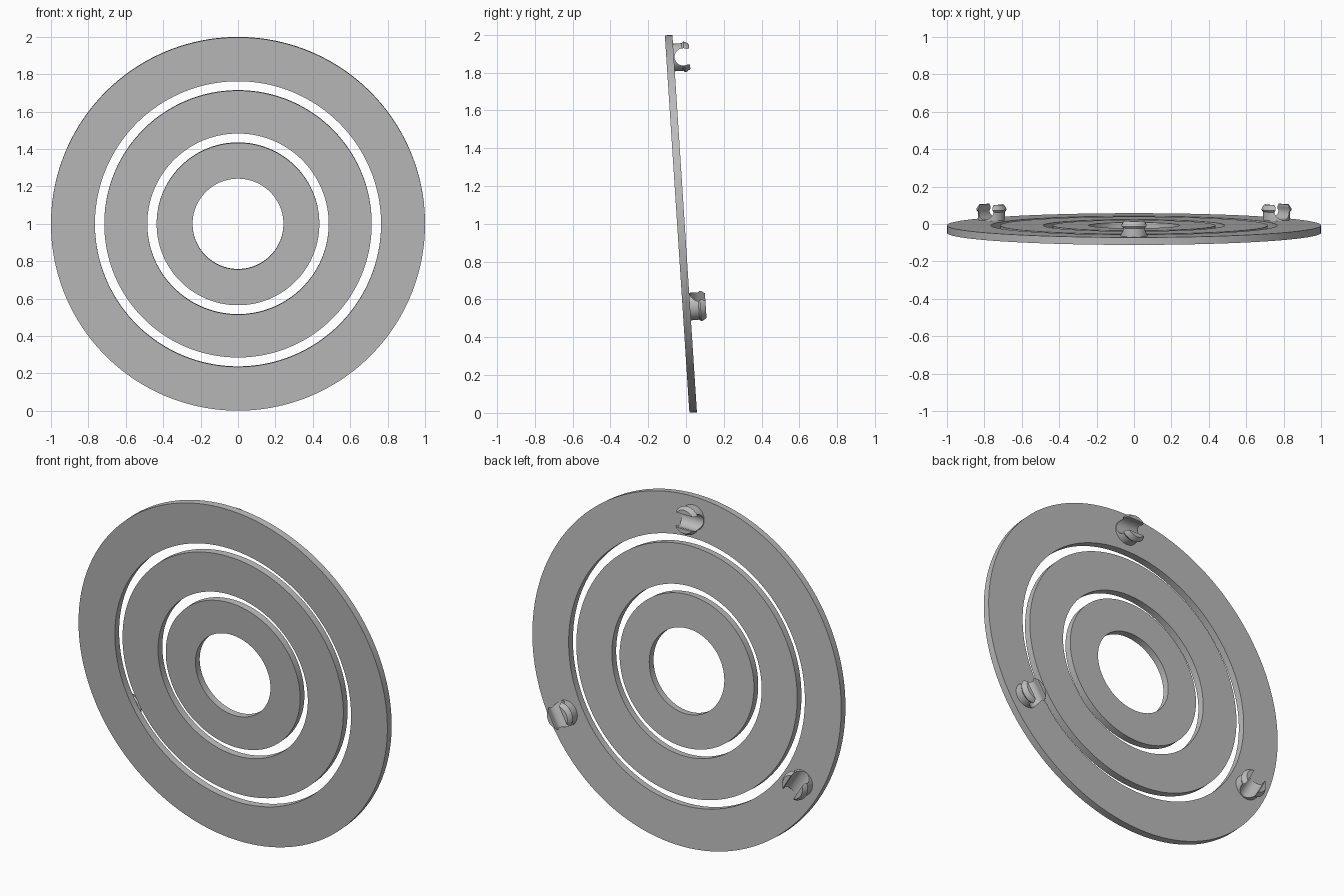
import bpy, bmesh
from math import sin, cos, radians, pi, atan2
from mathutils import Matrix, Vector

cube = bpy.data.objects.get("Cube")
if cube:
    bpy.data.objects.remove(cube, do_unlink=True)

grey = bpy.data.materials.new("plain grey")
grey.use_nodes = True
colour = (0.5, 0.5, 0.5, 1)
grey.diffuse_color = colour
grey.node_tree.nodes["Principled BSDF"].inputs["Base Color"].default_value = colour

# Tilted frame: local y runs up the disc, local z points out of its back
tilt = atan2(0.13, 2)
s, c = sin(tilt), cos(tilt)
frame = Matrix(((-1, 0, 0, 0), (0, -s, c, -0.027), (0, c, s, 1), (0, 0, 0, 1)))
HALF = 0.02


def add_object(name, mesh, matrix):
    obj = bpy.data.objects.new(name, mesh)
    bpy.context.collection.objects.link(obj)
    obj.matrix_world = matrix
    return obj


def finish(obj):
    bpy.ops.object.select_all(action='DESELECT')
    obj.select_set(True)
    bpy.context.view_layer.objects.active = obj
    bpy.ops.object.shade_smooth_by_angle(angle=radians(30))


def to_mesh(bm, name):
    bmesh.ops.recalc_face_normals(bm, faces=bm.faces)
    mesh = bpy.data.meshes.new(name)
    bm.to_mesh(mesh)
    bm.free()
    mesh.materials.append(grey)
    return mesh


def lathe(name, profile, steps, closed):
    """Turn a (radius, height) profile around local z."""
    bm = bmesh.new()
    verts = [bm.verts.new((r, 0, h)) for r, h in profile]
    pairs = list(zip(verts, verts[1:]))
    if closed:
        pairs.append((verts[-1], verts[0]))
    edges = [bm.edges.new(p) for p in pairs]
    bmesh.ops.spin(bm, geom=verts + edges, cent=(0, 0, 0), axis=(0, 0, 1),
                   angle=2 * pi, steps=steps, use_duplicate=False)
    bmesh.ops.remove_doubles(bm, verts=bm.verts, dist=1e-5)
    return to_mesh(bm, name)


# Three concentric flat rings
for name, inner, outer in (("outer_ring", 0.765, 1.0),
                           ("middle_ring", 0.485, 0.715),
                           ("inner_ring", 0.243, 0.435)):
    profile = [(inner, -HALF), (outer, -HALF), (outer, HALF), (inner, HALF)]
    finish(add_object(name, lathe(name, profile, 160, True), frame))

# Round peg with a lipped head
peg_profile = [(0, -0.01), (0.073, -0.01), (0.073, 0.045), (0.081, 0.055),
               (0.079, 0.063), (0.066, 0.083), (0, 0.083)]
peg = add_object("peg_blank", lathe("peg_blank", peg_profile, 48, False), Matrix())

# Keyhole-shaped channel cutter running along local x
bm = bmesh.new()
arc = [radians(155 + 230 * i / 24) for i in range(25)]
outline = [(0.046 * cos(a), 0.05 + 0.046 * sin(a)) for a in arc]
outline += [(0.042, 0.12), (-0.042, 0.12)]
face = bm.faces.new([bm.verts.new((-0.15, y, z)) for y, z in outline])
grown = bmesh.ops.extrude_face_region(bm, geom=[face])["geom"]
moved = [v for v in grown if isinstance(v, bmesh.types.BMVert)]
bmesh.ops.translate(bm, verts=moved, vec=Vector((0.3, 0, 0)))
cutter = add_object("channel_cutter", to_mesh(bm, "channel_cutter"), Matrix())
cutter.hide_render = True

cut = peg.modifiers.new("channel", 'BOOLEAN')
cut.operation = 'DIFFERENCE'
cut.solver = 'EXACT'
cut.object = cutter
bpy.context.view_layer.update()
clip_mesh = bpy.data.meshes.new_from_object(
    peg.evaluated_get(bpy.context.evaluated_depsgraph_get()))
clip_mesh.name = "clip"
bpy.data.objects.remove(peg, do_unlink=True)
bpy.data.objects.remove(cutter, do_unlink=True)

# Three clips on the back of the outer ring, channels along the rim
for i, name in enumerate(("top_clip", "right_clip", "left_clip")):
    place = (frame @ Matrix.Rotation(radians(-120 * i), 4, 'Z')
             @ Matrix.Translation((0, 0.88, HALF)))
    finish(add_object(name, clip_mesh.copy(), place))
